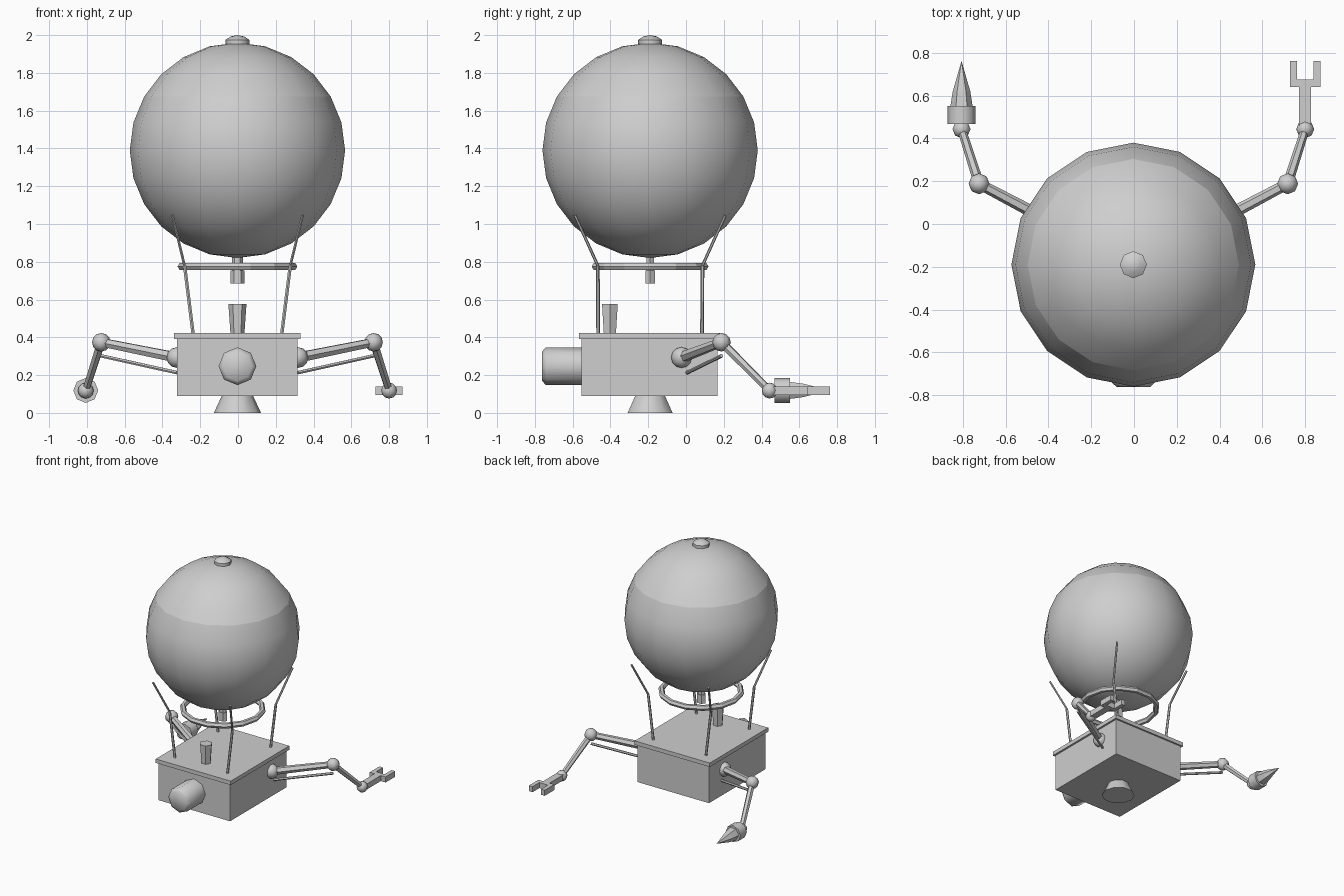
import bpy, bmesh, math
from mathutils import Vector, Matrix

if "Cube" in bpy.data.objects:
    bpy.data.objects.remove(bpy.data.objects["Cube"])

CX, CY = -0.003, -0.19          # vertical axis of balloon and basket

grey = bpy.data.materials.new("light_grey")
grey.diffuse_color = (0.62, 0.62, 0.62, 1)
grey.use_nodes = True
grey.node_tree.nodes["Principled BSDF"].inputs["Base Color"].default_value = grey.diffuse_color


def finish(name, bm, matrix=Matrix(), smooth=0):
    """Turn a bmesh into an object; smooth = sharp-edge limit in degrees."""
    bmesh.ops.transform(bm, matrix=matrix, verts=bm.verts)
    bmesh.ops.recalc_face_normals(bm, faces=bm.faces)
    bm.normal_update()
    if smooth:
        for f in bm.faces:
            f.smooth = True
        for e in bm.edges:
            e.smooth = len(e.link_faces) < 2 or e.calc_face_angle(0) < math.radians(smooth)
    me = bpy.data.meshes.new(name)
    bm.to_mesh(me)
    bm.free()
    me.materials.append(grey)
    ob = bpy.data.objects.new(name, me)
    bpy.context.collection.objects.link(ob)
    return ob


def lathe(name, profile, n, matrix=Matrix(), smooth=0, cap=True):
    """Spin (radius, height) points around z; first corner lies on +x."""
    bm = bmesh.new()
    rings = []
    for r, z in profile:
        if r < 1e-5:
            rings.append([bm.verts.new((0, 0, z))] * n)
        else:
            rings.append([bm.verts.new((r * math.cos(2 * math.pi * i / n),
                                        r * math.sin(2 * math.pi * i / n), z)) for i in range(n)])
    for a, b in zip(rings, rings[1:]):
        for i in range(n):
            j = (i + 1) % n
            bm.faces.new(list(dict.fromkeys((a[i], a[j], b[j], b[i]))))
    if cap:
        for ring in (rings[0], rings[-1]):
            if ring[0] is not ring[1]:
                bm.faces.new(ring)
    return finish(name, bm, matrix, smooth)


def rod(name, p, q, r1, r2, n=6):
    p, q = Vector(p), Vector(q)
    d = q - p
    m = Matrix.Translation(p) @ d.to_track_quat('Z', 'Y').to_matrix().to_4x4()
    return lathe(name, [(r1, 0), (r2, d.length)], n, m)


def box(name, lo, hi):
    lo, hi = Vector(lo), Vector(hi)
    bm = bmesh.new()
    bmesh.ops.create_cube(bm, size=1)
    return finish(name, bm, Matrix.Translation((lo + hi) / 2) @ Matrix.Diagonal((hi - lo).to_4d()))


def ball(name, c, r):
    bm = bmesh.new()
    bmesh.ops.create_uvsphere(bm, u_segments=8, v_segments=6, radius=r)
    return finish(name, bm, Matrix.Translation(c), 60)


def at(x, y, z=0):
    return Matrix.Translation((x, y, z))


axis = at(CX, CY)


# Balloon: crown and lower envelope meet at 30 degrees of latitude
def arc(a, b):
    R = 0.57
    return [(R * math.cos(math.radians(t)), 1.39 + R * math.sin(math.radians(t)))
            for t in range(a, b + 1, 15)]


lathe("balloon_lower", arc(-90, 30), 16, axis, 60, False)
lathe("balloon_crown", arc(30, 90), 16, axis, 60, False)
lathe("crown_cap", [(0.063, 1.93), (0.063, 1.975), (0.035, 1.993), (0, 2.0)], 8, axis, 50)

# Burner hanging below the balloon
squash = axis @ Matrix.Diagonal((1, 0.8, 1, 1))
lathe("burner_nozzle", [(0.037, 0.685), (0.037, 0.755)], 6, squash)
lathe("burner_neck", [(0.029, 0.755), (0.029, 0.84)], 6, squash)

# Suspension ring
bm = bmesh.new()
loops = []
for i in range(14):
    a = 2 * math.pi * i / 14
    loops.append([])
    for k in range(6):
        b = math.pi * k / 3
        r = 0.295 + 0.022 * math.cos(b)
        loops[i].append(bm.verts.new((r * math.cos(a), r * math.sin(a), 0.775 + 0.022 * math.sin(b))))
for i in range(14):
    for k in range(6):
        A, B, l = loops[i], loops[(i + 1) % 14], (k + 1) % 6
        bm.faces.new((A[k], B[k], B[l], A[l]))
finish("suspension_ring", bm, axis)

# Basket, lid, chimney, bottom nozzle and front engine
box("basket", (CX - 0.319, -0.553, 0.09), (CX + 0.319, 0.166, 0.395))
box("basket_lid", (CX - 0.335, -0.567, 0.392), (CX + 0.335, 0.18, 0.424))
lathe("chimney", [(0.037, 0.42), (0.048, 0.577)], 6, at(CX, -0.403))
lathe("bottom_nozzle", [(0.125, 0), (0.082, 0.092)], 10, axis, 40)
lathe("front_engine", [(0.1, 0.54), (0.1, 0.741), (0.078, 0.762)], 8,
      at(CX, 0, 0.247) @ Matrix.Rotation(math.pi / 2, 4, 'X'), 47)

# Struts at the four corners
for sx, side in ((-1, "left"), (1, "right")):
    for sy, end in ((-1, "front"), (1, "back")):
        low = (CX + sx * 0.235, CY + sy * 0.275, 0.42)
        mid = (CX + sx * 0.28, CY + sy * 0.277, 0.78)
        top = (CX + sx * 0.345, CY + sy * 0.398, 1.047)
        rod(f"{end}_{side}_lower_strut", low, mid, 0.01, 0.01)
        rod(f"{end}_{side}_upper_strut", mid, top, 0.008, 0.008)

# Arms, mirrored left and right
for s, side in ((-1, "left"), (1, "right")):
    shoulder = Vector((CX + s * 0.32, -0.024, 0.293))
    elbow = Vector((CX + s * 0.721, 0.188, 0.374))
    wrist = Vector((CX + s * 0.803, 0.443, 0.118))
    ball(f"{side}_shoulder", shoulder, 0.055)
    ball(f"{side}_elbow", elbow, 0.049)
    ball(f"{side}_wrist", wrist, 0.042)
    rod(f"{side}_upper_arm", shoulder, elbow, 0.03, 0.025)
    rod(f"{side}_forearm", elbow, wrist, 0.024, 0.02)
    rod(f"{side}_arm_piston", shoulder + Vector((0, 0.03, -0.08)),
        elbow + Vector((0, 0, -0.072)), 0.01, 0.01)

# Right gripper: stem, palm and two fingers
gx = CX + 0.803
box("gripper_stem", (gx - 0.028, 0.46, 0.096), (gx + 0.028, 0.645, 0.141))
box("gripper_palm", (gx - 0.071, 0.64, 0.096), (gx + 0.071, 0.675, 0.141))
for s, side in ((-1, "inner"), (1, "outer")):
    x = gx + s * 0.0545
    box(f"gripper_{side}_finger", (x - 0.0165, 0.67, 0.096), (x + 0.0165, 0.762, 0.141))

# Left drill: collar and spike
forward = at(CX - 0.803, 0, 0.119) @ Matrix.Rotation(-math.pi / 2, 4, 'X')
lathe("drill_collar", [(0.066, 0.468), (0.066, 0.551)], 8, forward, 47)
lathe("drill_spike", [(0.052, 0.55), (0.041, 0.62), (0, 0.762)], 6, forward)
